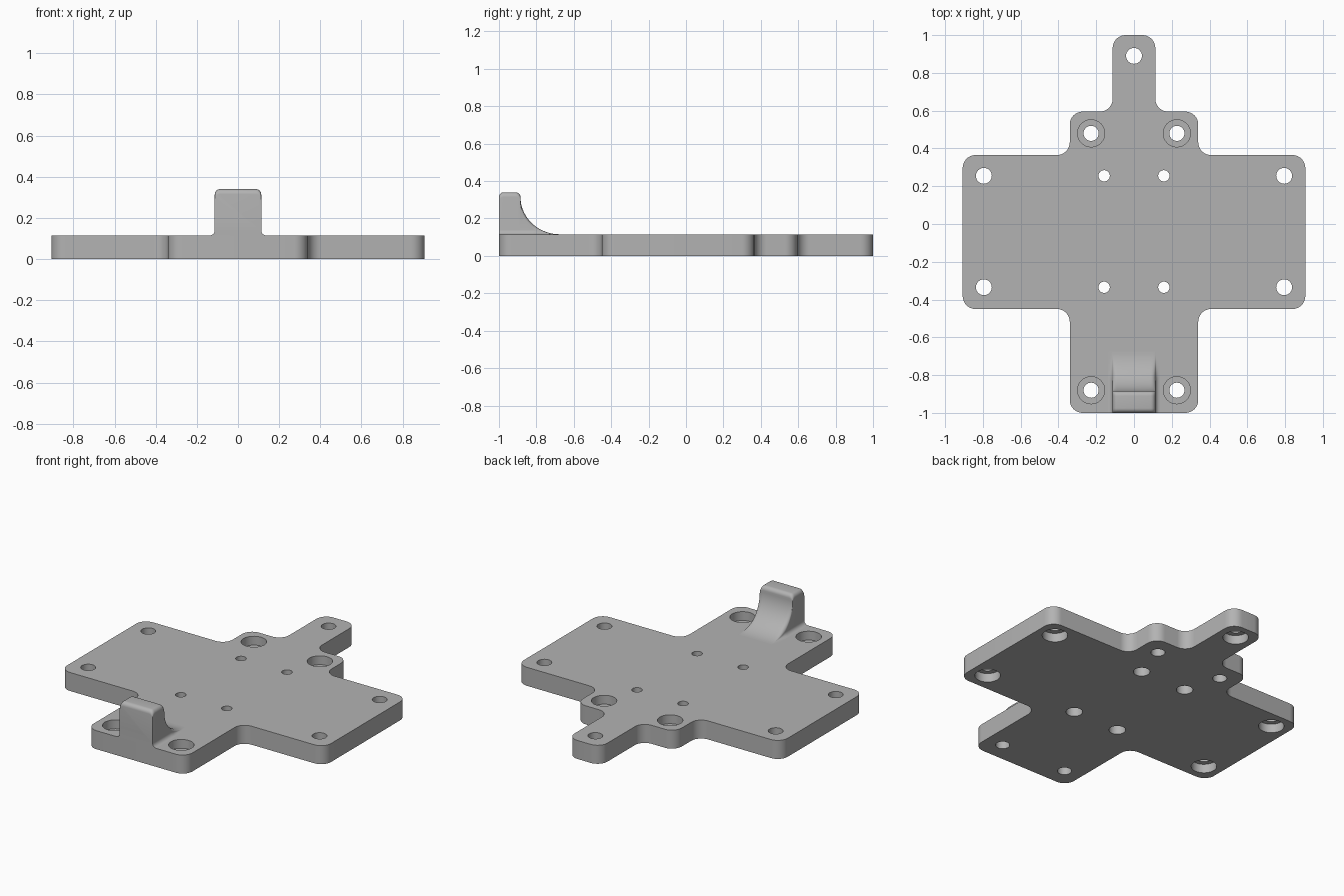
import bpy, bmesh, math
from mathutils import Vector

cube = bpy.data.objects.get("Cube")
if cube:
    bpy.data.objects.remove(cube, do_unlink=True)

TOP = 0.115      # plate thickness
RADIUS = 0.068   # outline corner radius

grey = bpy.data.materials.new("plain_grey")
grey.use_nodes = True
colour = (0.45, 0.45, 0.45, 1)
grey.diffuse_color = colour
grey.node_tree.nodes["Principled BSDF"].inputs["Base Color"].default_value = colour


def make_object(name, bm):
    bmesh.ops.recalc_face_normals(bm, faces=bm.faces)
    mesh = bpy.data.meshes.new(name)
    bm.to_mesh(mesh)
    bm.free()
    mesh.materials.append(grey)
    obj = bpy.data.objects.new(name, mesh)
    bpy.context.collection.objects.link(obj)
    return obj


def smooth(obj):
    bpy.ops.object.select_all(action='DESELECT')
    obj.select_set(True)
    bpy.context.view_layer.objects.active = obj
    bpy.ops.object.shade_smooth_by_angle(angle=math.radians(35))


def round_corners(points, radius, steps=8):
    """Replace each right-angled corner with an arc."""
    out = []
    for i, p in enumerate(points):
        a = (points[i - 1] - p).normalized() * radius
        b = (points[(i + 1) % len(points)] - p).normalized() * radius
        for k in range(steps + 1):
            t = math.pi / 2 * k / steps
            out.append(p + a * (1 - math.sin(t)) + b * (1 - math.cos(t)))
    return out


# Plate: half outline mirrored, corners rounded, extruded
half = [(0.34, -1), (0.34, -0.45), (0.907, -0.45), (0.907, 0.365),
        (0.34, 0.365), (0.34, 0.595), (0.113, 0.595), (0.113, 1)]
outline = [Vector(p) for p in half] + [Vector((-x, y)) for x, y in reversed(half)]
bm = bmesh.new()
base = bm.faces.new([bm.verts.new((p.x, p.y, 0)) for p in round_corners(outline, RADIUS)])
ext = bmesh.ops.extrude_face_region(bm, geom=[base])
bmesh.ops.translate(bm, vec=(0, 0, TOP),
                    verts=[v for v in ext["geom"] if isinstance(v, bmesh.types.BMVert)])
plate = make_object("base_plate", bm)


# Hole cutter: stepped cylinders, counterbored from above or below
def add_hole(bm, x, y, hole, bore, step, from_top, sides=32):
    low, high = (hole, bore) if from_top else (bore, hole)
    rings = []
    for r, z in ((low, -0.1), (low, step), (high, step), (high, TOP + 0.1)):
        rings.append([bm.verts.new((x + r * math.cos(math.tau * k / sides),
                                    y + r * math.sin(math.tau * k / sides), z))
                      for k in range(sides)])
    for a, b in zip(rings, rings[1:]):
        for k in range(sides):
            n = (k + 1) % sides
            bm.faces.new((a[k], a[n], b[n], b[k]))
    bm.faces.new(rings[0])
    bm.faces.new(rings[-1])


bm = bmesh.new()
for side in (-1, 1):
    for y in (0.48, -0.88):
        add_hole(bm, side * 0.227, y, 0.04, 0.072, 0.06, True)
    for y in (0.255, -0.335):
        add_hole(bm, side * 0.795, y, 0.042, 0.072, 0.055, False)
        add_hole(bm, side * 0.158, y, 0.03, 0.047, 0.055, False)
add_hole(bm, 0, 0.89, 0.042, 0.072, 0.055, False)
cutter = make_object("hole_cutter", bm)
cutter.hide_render = True

mod = plate.modifiers.new("holes", 'BOOLEAN')
mod.operation = 'DIFFERENCE'
mod.solver = 'EXACT'
mod.object = cutter
bpy.context.view_layer.objects.active = plate
plate.select_set(True)
bpy.ops.object.modifier_apply(modifier=mod.name)
bpy.data.objects.remove(cutter, do_unlink=True)
smooth(plate)

# Hook block: cross-sections lofted along y, with a concave ramp behind
WIDTH, HEIGHT, EDGE, SWEEP = 0.113, 0.225, 0.025, 0.21
BACK = -0.885
quarter = [math.pi / 2 * k / 6 for k in range(7)]
stations = [(-1 + EDGE * (1 - math.cos(t)), HEIGHT - EDGE * (1 - math.sin(t))) for t in quarter]
stations += [(BACK - EDGE * (1 - math.sin(t)), HEIGHT - EDGE * (1 - math.cos(t))) for t in quarter]
for k in range(1, 25):
    t = math.pi / 2 * k / 24
    stations.append((BACK + SWEEP * (1 - math.cos(t)),
                     0.0005 + (HEIGHT - EDGE) * (1 - math.sin(t))))


def section(h):
    """Flared foot, straight side and rounded top edge, then mirrored."""
    r = min(EDGE, h / 2)
    right = [(WIDTH + EDGE * (1 - math.sin(t)), r * (1 - math.cos(t))) for t in quarter]
    right += [(WIDTH - EDGE * (1 - math.cos(t)), h - r * (1 - math.sin(t))) for t in quarter]
    return right + [(-x, z) for x, z in reversed(right)]


bm = bmesh.new()
rows = [[bm.verts.new((x, y, TOP + z)) for x, z in section(h)] for y, h in stations]
for a, b in zip(rows, rows[1:]):
    for k in range(len(a) - 1):
        bm.faces.new((a[k], a[k + 1], b[k + 1], b[k]))
bm.faces.new(rows[0])
bmesh.ops.remove_doubles(bm, verts=bm.verts, dist=0.0001)
hook = make_object("front_hook", bm)
smooth(hook)
